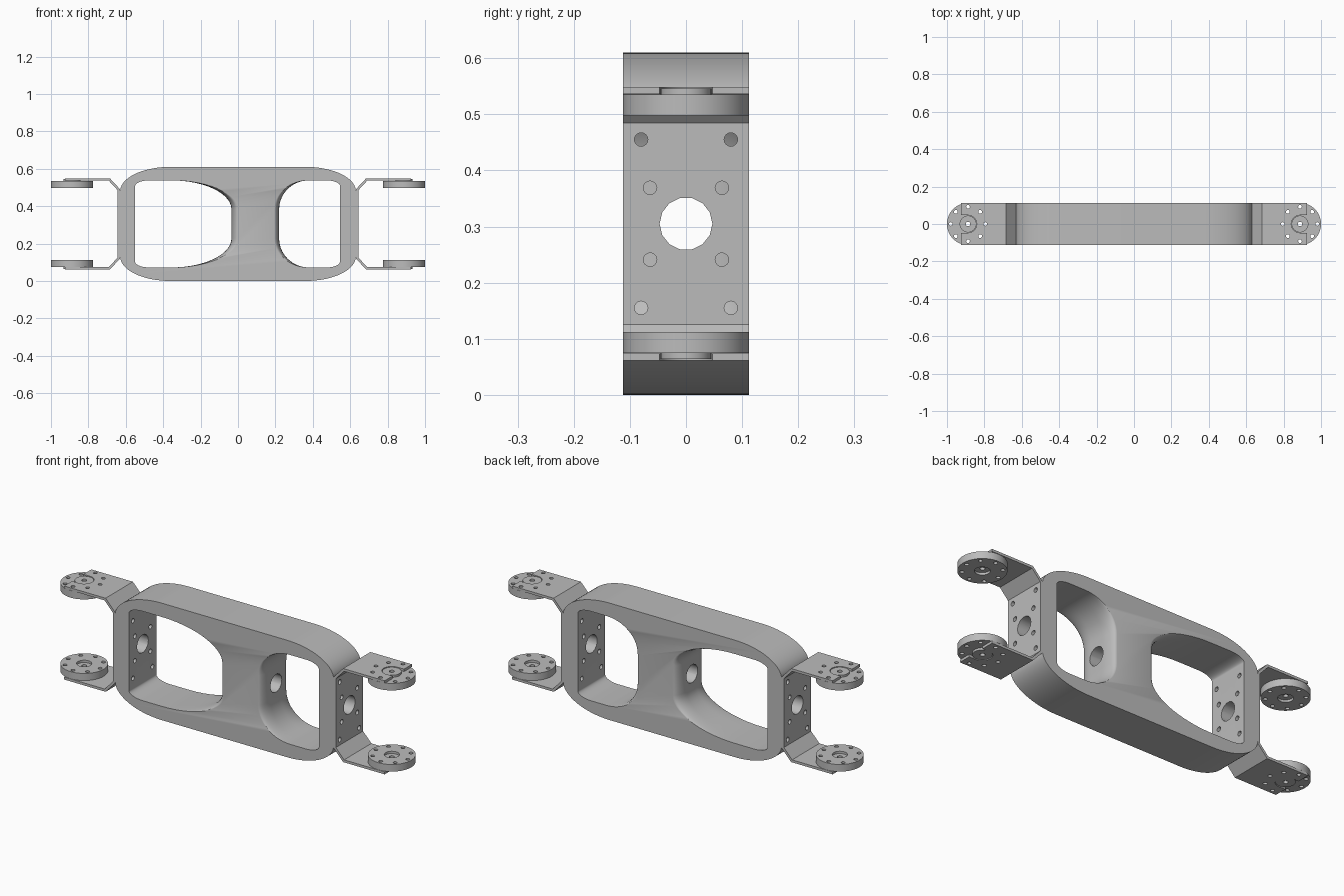
import bpy, bmesh
from math import sin, cos, pi, radians
from mathutils import Matrix, Vector

cube = bpy.data.objects.get("Cube")
if cube:
    bpy.data.objects.remove(cube, do_unlink=True)

MID = 0.305      # height of the horizontal symmetry plane
HALF = 0.1125    # half the depth
PIVOT = 0.8875   # distance of the joint axes from the centre

grey = bpy.data.materials.new("light_grey")
grey.use_nodes = True
grey.diffuse_color = (0.5, 0.5, 0.5, 1)
grey.node_tree.nodes["Principled BSDF"].inputs["Base Color"].default_value = (0.5, 0.5, 0.5, 1)


def finish(bm, name):
    bmesh.ops.recalc_face_normals(bm, faces=bm.faces)
    mesh = bpy.data.meshes.new(name)
    bm.to_mesh(mesh)
    bm.free()
    obj = bpy.data.objects.new(name, mesh)
    mesh.materials.append(grey)
    bpy.context.collection.objects.link(obj)
    return obj


def loft(bm, levels):
    """Skin matching closed (x, z) loops placed at successive y values."""
    rings = [[bm.verts.new((x, y, z)) for x, z in loop] for y, loop in levels]
    n = len(rings[0])
    for a, b in zip(rings, rings[1:]):
        for i in range(n):
            bm.faces.new((a[i], a[(i + 1) % n], b[(i + 1) % n], b[i]))
    bm.faces.new(rings[0])
    bm.faces.new(rings[-1][::-1])


def cylinder(bm, centre, radius, length, axis="Z", sides=24):
    turn = Matrix.Rotation(pi / 2, 4, "Y") if axis == "X" else Matrix()
    bmesh.ops.create_cone(bm, cap_ends=True, segments=sides, radius1=radius, radius2=radius,
                          depth=length, matrix=Matrix.Translation(centre) @ turn)


def cut(obj, *cutters):
    bpy.context.view_layer.objects.active = obj
    for cutter in cutters:
        mod = obj.modifiers.new("cut", "BOOLEAN")
        mod.operation, mod.solver, mod.object = "DIFFERENCE", "EXACT", cutter
        bpy.ops.object.modifier_apply(modifier=mod.name)


def smooth(obj):
    bpy.ops.object.select_all(action="DESELECT")
    obj.select_set(True)
    bpy.context.view_layer.objects.active = obj
    bpy.ops.object.shade_smooth_by_angle(angle=radians(28))


def rounded(corners, half_height, n=14):
    """Loop from two (x flat end, signed width, height) corners, mirrored about MID."""
    top = []
    for k, (x, a, b) in enumerate(corners):
        for i in range(n + 1):
            t = pi / 2 * (i / n if k == 0 else 1 - i / n)
            top.append((x + a * cos(t), half_height - b + b * sin(t)))
    return [(x, MID + z) for x, z in top] + [(x, MID - z) for x, z in reversed(top)]


# Cutters for the two windows, flared towards the front and back beside the column
def window(name, outer, outer_flat, col_flat, col, flare):
    def loop(grow):
        return rounded([(col_flat, col + grow - col_flat, 0.155),
                        (outer_flat, outer - outer_flat, 0.03)], 0.233)
    inner, steps = 0.04, 8
    side = []
    for i in range(steps + 1):
        t = pi / 2 * i / steps
        side.append((inner + (HALF - inner) * sin(t), flare * (1 - cos(t))))
    side.append((HALF + 0.03, flare))
    levels = [(-y, loop(g)) for y, g in reversed(side)] + [(y, loop(g)) for y, g in side]
    bm = bmesh.new()
    loft(bm, levels)
    return finish(bm, name)


big_window = window("big_window_cutter", -0.55, -0.47, -0.36, -0.035, 0.035)
small_window = window("small_window_cutter", 0.545, 0.47, 0.38, 0.22, -0.027)

# Cutter for the long central bore
bm = bmesh.new()
cylinder(bm, (0, 0, MID), 0.047, 1.6, "X", 14)
bore = finish(bm, "bore_cutter")

# Cutter for the bolt holes in both end walls
bm = bmesh.new()
for sx in (-1, 1):
    for sy in (-1, 1):
        for sz in (-1, 1):
            for y, z in ((0.08, 0.15), (0.064, 0.064)):
                cylinder(bm, (sx * 0.6, sy * y, MID + sz * z), 0.012, 0.2, "X", 16)
bolts = finish(bm, "bolt_cutter")

# Main frame
bm = bmesh.new()
outline = rounded([(0.36, 0.27, 0.13), (-0.36, -0.27, 0.13)], MID, 18)
loft(bm, [(-HALF, outline), (HALF, outline)])
frame = finish(bm, "main_frame")
cut(frame, big_window, small_window, bore, bolts)
smooth(frame)

# Cutter for the vertical screw holes around each joint axis
bm = bmesh.new()
for sx in (-1, 1):
    cylinder(bm, (sx * PIVOT, 0, MID), 0.012, 0.8, sides=16)
    for i in range(8):
        t = i * pi / 4
        cylinder(bm, (sx * PIVOT + 0.092 * cos(t), 0.092 * sin(t), MID), 0.01, 0.8, sides=12)
screws = finish(bm, "screw_cutter")


def sheet(path, thick):
    """Thicken an open (x, z) path into a closed outline with mitred bends."""
    pts = [Vector(p) for p in path]
    sides = ([], [])
    for i, p in enumerate(pts):
        dirs = [(b - a).normalized() for a, b in zip(pts[max(i - 1, 0):i + 2], pts[max(i - 1, 0) + 1:i + 2])]
        normals = [Vector((-d.y, d.x)) for d in dirs]
        m = sum(normals, Vector((0, 0))).normalized()
        m *= thick / 2 / m.dot(normals[0])
        sides[0].append(p + m)
        sides[1].append(p - m)
    return [tuple(p) for p in sides[0] + sides[1][::-1]]


for sx, side in ((1, "left"), (-1, "right")):
    # Bent sheet bracket
    half = [(0.925, 0.2375), (0.688, 0.2375), (0.6365, 0.182)]
    path = [(sx * x, MID + z) for x, z in half] + [(sx * x, MID - z) for x, z in half[::-1]]
    bm = bmesh.new()
    loop = sheet(path, 0.013)
    loft(bm, [(-HALF, loop), (HALF, loop)])
    bracket = finish(bm, side + "_bracket")

    # Open slots around the hubs
    bm = bmesh.new()
    arc = [pi / 2 + pi * i / 20 for i in range(21)]
    ring = [(sx * (PIVOT + 0.047 * cos(t)), 0.047 * sin(t)) for t in arc]
    ring += [(sx * 0.96, -0.047), (sx * 0.96, 0.047)]
    low = [bm.verts.new((x, y, -0.1)) for x, y in ring]
    high = [bm.verts.new((x, y, 0.8)) for x, y in ring]
    for i in range(len(ring)):
        j = (i + 1) % len(ring)
        bm.faces.new((low[i], low[j], high[j], high[i]))
    bm.faces.new(low)
    bm.faces.new(high)
    slot = finish(bm, "slot_cutter")
    cut(bracket, slot, bore, bolts, screws)
    bpy.data.objects.remove(slot, do_unlink=True)
    smooth(bracket)

    for sz, level in ((1, "upper"), (-1, "lower")):
        # Joint disc with a recessed inner face
        bm = bmesh.new()
        cylinder(bm, (sx * PIVOT, 0, MID + sz * 0.2115), HALF, 0.037, sides=64)
        disc = finish(bm, f"{side}_{level}_disc")
        bm = bmesh.new()
        cylinder(bm, (sx * PIVOT, 0, MID + sz * 0.19), 0.036, 0.03, sides=32)
        recess = finish(bm, "recess_cutter")
        cut(disc, recess, screws)
        bpy.data.objects.remove(recess, do_unlink=True)
        smooth(disc)

        # Hub filling the bracket slot
        bm = bmesh.new()
        cylinder(bm, (sx * PIVOT, 0, MID + sz * 0.2355), 0.045, 0.011, sides=40)
        hub = finish(bm, f"{side}_{level}_hub")
        cut(hub, screws)
        smooth(hub)

for cutter in (big_window, small_window, bore, bolts, screws):
    bpy.data.objects.remove(cutter, do_unlink=True)
